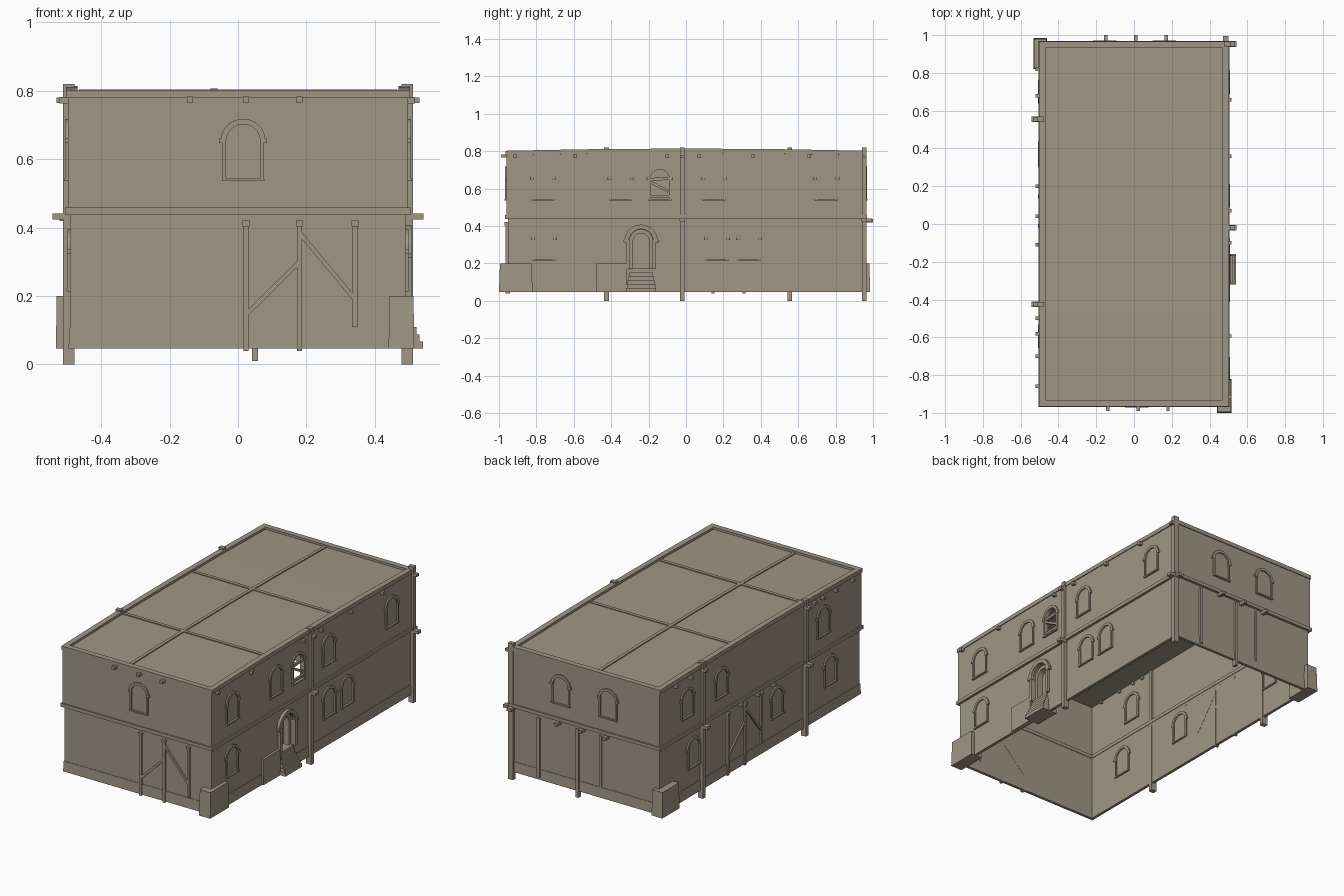
import bpy, bmesh, math
from mathutils import Vector

if "Cube" in bpy.data.objects:
    bpy.data.objects.remove(bpy.data.objects["Cube"])

mat = bpy.data.materials.new("weathered_plaster")
mat.diffuse_color = (0.35, 0.305, 0.235, 1)
mat.use_nodes = True
mat.node_tree.nodes["Principled BSDF"].inputs["Base Color"].default_value = mat.diffuse_color

HX, HY = 0.497, 0.96      # half sizes of the upper storey
INSET = 0.007             # lower storey is set back a little


def finish(name, bm):
    bmesh.ops.recalc_face_normals(bm, faces=bm.faces)
    me = bpy.data.meshes.new(name)
    bm.to_mesh(me)
    bm.free()
    me.materials.append(mat)
    ob = bpy.data.objects.new(name, me)
    bpy.context.collection.objects.link(ob)
    return ob


def place(side, u, d, z):
    """Point on a wall: u along it, d outward from it."""
    return Vector({"front": (u, -HY - d, z), "back": (u, HY + d, z),
                   "right": (HX + d, u, z), "left": (-HX - d, u, z)}[side])


def prism(name, pts, side, d0, d1):
    """Outline in wall coordinates, extruded through the wall."""
    bm = bmesh.new()
    a = [bm.verts.new(place(side, u, d0, z)) for u, z in pts]
    b = [bm.verts.new(place(side, u, d1, z)) for u, z in pts]
    bm.faces.new(a)
    bm.faces.new(b)
    n = len(pts)
    for i in range(n):
        j = (i + 1) % n
        bm.faces.new((a[i], a[j], b[j], b[i]))
    return finish(name, bm)


def strip(name, outer, inner, side, d0, d1):
    """Open band between two matching outlines, extruded."""
    bm = bmesh.new()
    rows = [[bm.verts.new(place(side, u, d, z)) for u, z in pts]
            for pts, d in ((outer, d0), (outer, d1), (inner, d1), (inner, d0))]
    for k in range(4):
        p, q = rows[k], rows[(k + 1) % 4]
        for i in range(len(outer) - 1):
            bm.faces.new((p[i], p[i + 1], q[i + 1], q[i]))
    for e in (0, -1):
        bm.faces.new([r[e] for r in rows])
    return finish(name, bm)


def bar(name, side, p, q, w, d0=-0.018, d1=0.009):
    p, q = Vector(p), Vector(q)
    t = (q - p).normalized() * w / 2
    n = Vector((-t.y, t.x))
    return prism(name, [p + n, q + n, q - n, p - n], side, d0, d1)


def box(name, x0, x1, y0, y1, z0, z1, taper=0.0, rise=0.0):
    """Box; taper pulls the top in, rise lifts it towards the middle of the roof."""
    bm = bmesh.new()
    bmesh.ops.create_cube(bm, size=1)
    for v in bm.verts:
        c = v.co
        s = 1 - taper if c.z > 0 else 1
        v.co = ((x0 + x1) / 2 + c.x * (x1 - x0) * s,
                (y0 + y1) / 2 + c.y * (y1 - y0) * s, z1 if c.z > 0 else z0)
    if rise:
        for k in (-0.5, 0, 0.5):
            bmesh.ops.bisect_plane(bm, geom=bm.verts[:] + bm.edges[:] + bm.faces[:],
                                   plane_co=(0, k, 0), plane_no=(0, 1, 0))
        for v in bm.verts:
            v.co.z += rise * (1 - (v.co.y / HY) ** 2)
    return finish(name, bm)


def ring(name, hx, hy, t, z0, z1, rise=0.0, flare=0.0):
    """Four-sided hollow wall, open above and below."""
    bm = bmesh.new()
    ys = [-1, -0.5, 0, 0.5, 1]
    corners = [(-1, y) for y in ys] + [(1, y) for y in reversed(ys)]
    loops = []
    for off, z, f in ((0, z0, flare), (0, z1, 0), (t, z1, 0), (t, z0, 0)):
        loops.append([bm.verts.new((sx * (hx - off + f), sy * (hy - off + f),
                                    z + rise * (1 - sy * sy))) for sx, sy in corners])
    n = len(corners)
    for k in range(4):
        p, q = loops[k], loops[(k + 1) % 4]
        for i in range(n):
            j = (i + 1) % n
            bm.faces.new((p[i], p[j], q[j], q[i]))
    return finish(name, bm)


def arch(u, w, z0, spring, r):
    """Round-headed outline, left foot to right foot."""
    pts = [(u - w, z0), (u - w, spring)]
    pts += [(u - r * math.cos(a), spring + r * math.sin(a))
            for a in [math.pi * i / 10 for i in range(11)]]
    return pts + [(u + w, spring), (u + w, z0)]


def cut(wall, cutter):
    m = wall.modifiers.new("opening", "BOOLEAN")
    m.operation, m.solver, m.object = "DIFFERENCE", "EXACT", cutter
    cutter.hide_render = True
    cutter.hide_viewport = True
    cutter.display_type = "WIRE"


def window(side, u, z0):
    d = 0 if z0 > 0.45 else -INSET
    s = z0 + 0.112
    strip("window_frame", arch(u, 0.06, z0, s, 0.066), arch(u, 0.05, z0, s, 0.05),
          side, d - 0.02, d + 0.008)
    bar("window_sill", side, (u - 0.062, z0), (u + 0.062, z0), 0.008, d - 0.02, d + 0.011)
    for k in (-1, 1):
        bar("window_impost", side, (u + k * 0.05, s + 0.002), (u + k * 0.07, s + 0.002),
            0.014, d - 0.02, d + 0.009)


# Walls, plinth and floor band
upper = ring("upper_walls", HX, HY, 0.012, 0.445, 0.785, rise=0.01)
lower = ring("lower_walls", HX - INSET, HY - INSET, 0.012, 0.046, 0.45)
ring("plinth", HX - 0.004, HY - 0.004, 0.012, 0.046, 0.108, flare=0.002)
ring("floor_band", HX + 0.008, HY + 0.008, 0.03, 0.437, 0.458)

# Roof, parapet and raised roof seams
box("roof", -0.49, 0.49, -0.95, 0.95, 0.775, 0.788, rise=0.012)
ring("parapet", HX + 0.005, HY + 0.005, 0.033, 0.778, 0.802, rise=0.012)
box("roof_seam_long", -0.08, -0.06, -0.93, 0.93, 0.78, 0.794, rise=0.012)
for y in (0.24, -0.42):
    box("roof_seam_cross", -0.465, 0.465, y - 0.01, y + 0.01, 0.79, 0.803)

# Round-headed windows
HIGH, LOW = 0.54, 0.217
for side, us, z in (("front", (0.015,), HIGH), ("back", (0.16, -0.155), HIGH),
                    ("right", (-0.765, -0.35, -0.14, 0.15, 0.75), HIGH),
                    ("right", (-0.76, 0.165, 0.337), LOW),
                    ("left", (0.70, 0.374, -0.595), HIGH),
                    ("left", (0.63, -0.163, -0.67), LOW)):
    for u in us:
        window(side, u, z)

# Broken open window with loose boards
cut(upper, prism("window_cutter", arch(-0.14, 0.051, HIGH, 0.652, 0.051)[1:-1]
                 + [(-0.089, HIGH), (-0.191, HIGH)], "right", -0.05, 0.05))
bar("loose_board", "right", (-0.195, 0.648), (-0.085, 0.655), 0.016, -0.008, 0.004)
bar("loose_board", "right", (-0.19, 0.636), (-0.095, 0.585), 0.014, -0.008, 0.004)
bar("loose_board", "right", (-0.195, 0.558), (-0.085, 0.56), 0.014, -0.008, 0.004)

# Door in a deep arched recess
DU = -0.24
cut(lower, prism("door_cutter", arch(DU, 0.062, 0.165, 0.318, 0.062)[1:-1]
                 + [(DU + 0.062, 0.165), (DU - 0.062, 0.165)], "right", -0.05, 0.05))
strip("door_surround", arch(DU, 0.08, 0.17, 0.318, 0.09), arch(DU, 0.062, 0.17, 0.318, 0.066),
      "right", -0.025, 0.01)
strip("door_reveal", arch(DU, 0.068, 0.165, 0.318, 0.068), arch(DU, 0.043, 0.165, 0.318, 0.043),
      "right", -0.06, -0.02)
prism("door_leaf", arch(DU, 0.06, 0.165, 0.318, 0.06), "right", -0.065, -0.055)
for k in (-1, 1):
    bar("door_impost", "right", (DU + k * 0.06, 0.318), (DU + k * 0.095, 0.318), 0.014, -0.02, 0.012)

# Door steps
for i in range(6):
    w = 0.08 - 0.004 * i
    box("door_step", 0.44, 0.54 - 0.009 * i, DU - w, DU + w, 0.046 + 0.021 * i, 0.067 + 0.021 * i)

# Stone repairs at the wall foot
box("corner_buttress_front", 0.44, 0.515, -1.0, -0.82, 0.046, 0.2, taper=0.06)
box("corner_buttress_back", -0.532, -0.46, 0.82, 0.985, 0.046, 0.2, taper=0.06)
prism("wall_patch", [(-0.478, 0.046), (-0.478, 0.2), (-0.315, 0.2), (-0.315, 0.046)],
      "right", -0.02, 0.008)

# Tall posts reaching the ground, with bracket ends
for side, u, out in (("right", -0.02, 1), ("right", 0.953, 1), ("left", 0.555, -1), ("left", -0.425, -1)):
    bar("tall_post", side, (u, 0), (u, 0.82), 0.026, -0.02, 0.014)
    bar("post_bracket", side, (u - 0.015, 0.432), (u + 0.015, 0.432), 0.018, -0.02, 0.045)
    bar("post_bracket", side, (u - 0.012, 0.772), (u + 0.012, 0.772), 0.016, -0.02, 0.034)
bar("post_bracket", "back", (0.47, 0.432), (0.5, 0.432), 0.018, -0.02, 0.035)

# Projecting beam ends
for side, us, z, d in (("front", (-0.14, 0.023, 0.18), 0.774, 0.03),
                       ("back", (-0.15, 0.01, 0.17), 0.428, 0.04),
                       ("right", (-0.914, -0.593, -0.1, 0.07, 0.358, 0.658), 0.772, 0.02),
                       ("left", (0.82, 0.68, -0.5, -0.58, -0.7, -0.86), 0.772, 0.024),
                       ("left", (0.2, 0.04, -0.11), 0.428, 0.024)):
    for u in us:
        bar("beam_end", side, (u - 0.009, z), (u + 0.009, z), 0.018, -0.02, d)

# Timber framing on the lower storey: three posts and two braces
for side, us in (("front", (0.023, 0.18, 0.342)), ("left", (0.31, 0.145, -0.01))):
    for u, foot in zip(us, (0.04, 0.04, 0.11)):
        bar("frame_post", side, (u, foot), (u, 0.42), 0.015, -0.02, 0.004)
        bar("frame_post_cap", side, (u, 0.403), (u, 0.42), 0.02, -0.02, 0.01)
    bar("frame_brace", side, (us[0], 0.145), (us[1], 0.3), 0.013, -0.02, 0.002)
    bar("frame_brace", side, (us[1], 0.385), (us[2], 0.19), 0.013, -0.02, 0.002)
for u, foot in ((0.31, 0.06), (0.05, 0.01)):
    bar("frame_post", "back", (u, foot), (u, 0.42), 0.018, -0.02, 0.006)
bar("frame_post", "back", (-0.1, 0.1), (-0.1, 0.42), 0.015, -0.02, 0.0)
